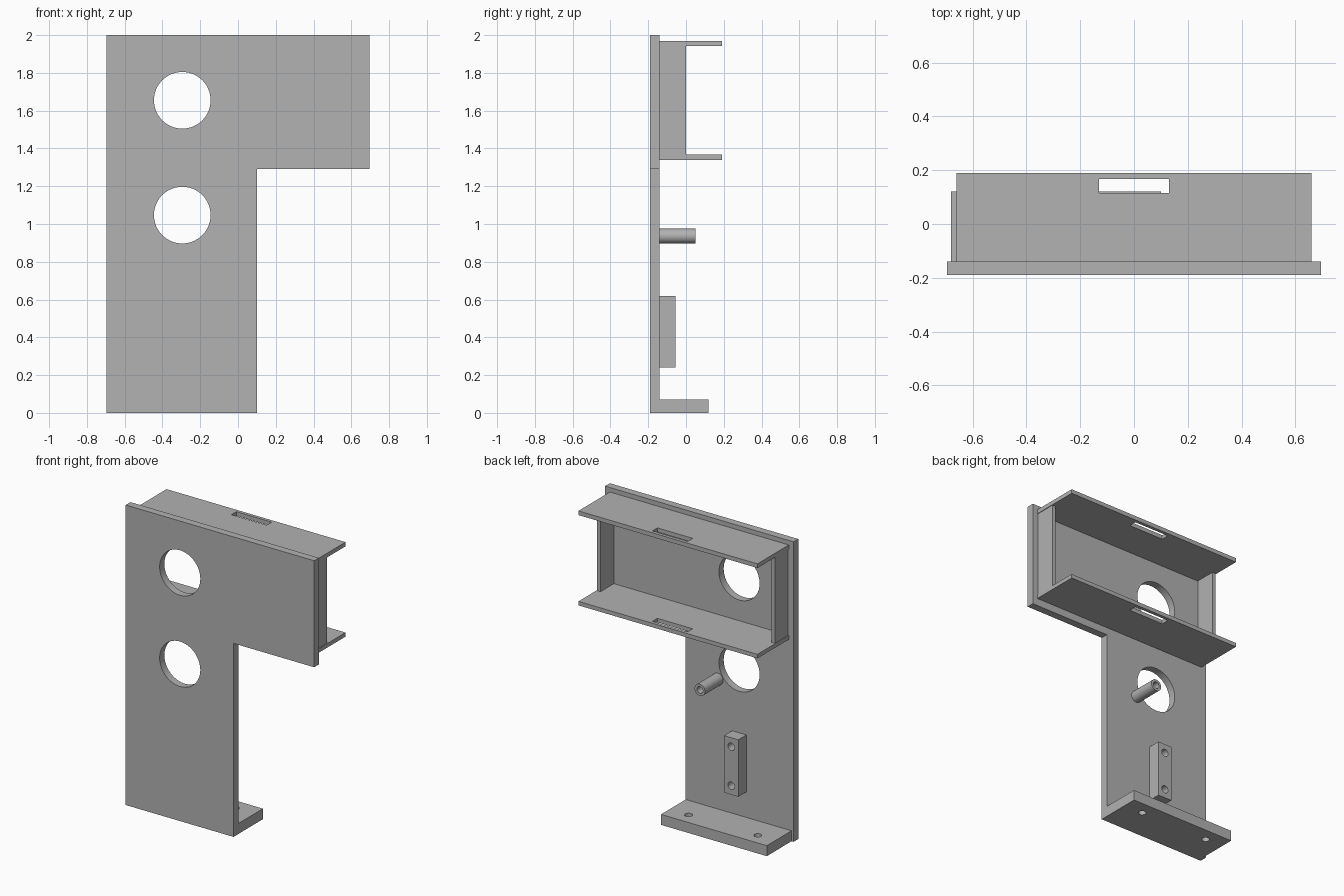
import bpy
import bmesh
import math
from mathutils import Matrix, Vector

if "Cube" in bpy.data.objects:
    bpy.data.objects.remove(bpy.data.objects["Cube"], do_unlink=True)

grey = bpy.data.materials.new("grey")
grey.use_nodes = True
grey.diffuse_color = (0.445, 0.445, 0.445, 1)
grey.node_tree.nodes["Principled BSDF"].inputs["Base Color"].default_value = grey.diffuse_color


def add_object(name, bm):
    bmesh.ops.recalc_face_normals(bm, faces=bm.faces)
    mesh = bpy.data.meshes.new(name)
    bm.to_mesh(mesh)
    bm.free()
    mesh.materials.append(grey)
    obj = bpy.data.objects.new(name, mesh)
    bpy.context.collection.objects.link(obj)
    return obj


def box(name, x, y, z):
    """Box from (min, max) ranges on each axis."""
    bm = bmesh.new()
    bmesh.ops.create_cube(bm, size=1)
    for v in bm.verts:
        v.co = Vector(r[0] if c < 0 else r[1] for c, r in zip(v.co, (x, y, z)))
    return add_object(name, bm)


def cylinder(name, start, end, radius, sides=48):
    start, end = Vector(start), Vector(end)
    axis = end - start
    bm = bmesh.new()
    turn = axis.to_track_quat("Z", "Y").to_matrix().to_4x4()
    bmesh.ops.create_cone(bm, cap_ends=True, segments=sides, radius1=radius, radius2=radius,
                          depth=axis.length, matrix=Matrix.Translation((start + end) / 2) @ turn)
    return add_object(name, bm)


def cut(obj, cutters):
    """Subtract the cutters, bake the result and remove them."""
    for c in cutters:
        c.hide_render = True
        mod = obj.modifiers.new("cut", "BOOLEAN")
        mod.operation = "DIFFERENCE"
        mod.solver = "EXACT"
        mod.object = c
    graph = bpy.context.evaluated_depsgraph_get()
    mesh = bpy.data.meshes.new_from_object(obj.evaluated_get(graph))
    obj.modifiers.clear()
    obj.data = mesh
    for c in cutters:
        bpy.data.objects.remove(c, do_unlink=True)
    bpy.ops.object.select_all(action="DESELECT")
    obj.select_set(True)
    bpy.context.view_layer.objects.active = obj
    bpy.ops.object.shade_smooth_by_angle(angle=math.radians(30))


FRONT, BACK = -0.19, -0.14   # faces of the main plate
AXIS_X = -0.295              # centre line of the lower leg

# Main plate: L-shaped outline with two round windows
outline = [(-0.695, 0), (0.1, 0), (0.1, 1.29), (0.695, 1.29), (0.695, 2), (-0.695, 2)]
bm = bmesh.new()
face = bm.faces.new([bm.verts.new((x, FRONT, z)) for x, z in outline])
extruded = bmesh.ops.extrude_face_region(bm, geom=[face])["geom"]
bmesh.ops.translate(bm, vec=(0, BACK - FRONT, 0),
                    verts=[g for g in extruded if isinstance(g, bmesh.types.BMVert)])
main_plate = add_object("main_plate", bm)
cut(main_plate, [cylinder("window_cutter", (AXIS_X, -0.3, z), (AXIS_X, 0, z), 0.15, 64)
                 for z in (1.655, 1.047)])

# Slotted shelves of the rear frame
for name, z in (("upper_shelf", (1.942, 1.97)), ("lower_shelf", (1.34, 1.367))):
    shelf = box(name, (-0.66, 0.66), (BACK, 0.19), z)
    cut(shelf, [box("slot_cutter", (-0.13, 0.13), (0.115, 0.168), (z[0] - 0.1, z[1] + 0.1))])

# Side walls of the rear frame
for name, side in (("left_wall", 1), ("right_wall", -1)):
    box(name, sorted((side * 0.63, side * 0.656)), (BACK, 0), (1.367, 1.942))

# Hollow peg
peg = cylinder("peg", (-0.137, BACK, 0.936), (-0.137, 0.05, 0.936), 0.039)
cut(peg, [cylinder("bore_cutter", (-0.137, BACK + 0.01, 0.936), (-0.137, 0.1, 0.936), 0.022)])

# Mounting block with two blind holes
block = box("mounting_block", (-0.347, -0.243), (BACK, -0.055), (0.24, 0.62))
cut(block, [cylinder("hole_cutter", (AXIS_X, BACK + 0.01, z), (AXIS_X, 0, z), 0.025)
            for z in (0.3, 0.56)])

# Foot with two bolt holes
foot = box("foot", (-0.68, 0.1), (BACK, 0.12), (0, 0.07))
cut(foot, [cylinder("bolt_cutter", (AXIS_X + dx, 0.03, -0.1), (AXIS_X + dx, 0.03, 0.2), 0.024)
           for dx in (-0.255, 0.255)])
